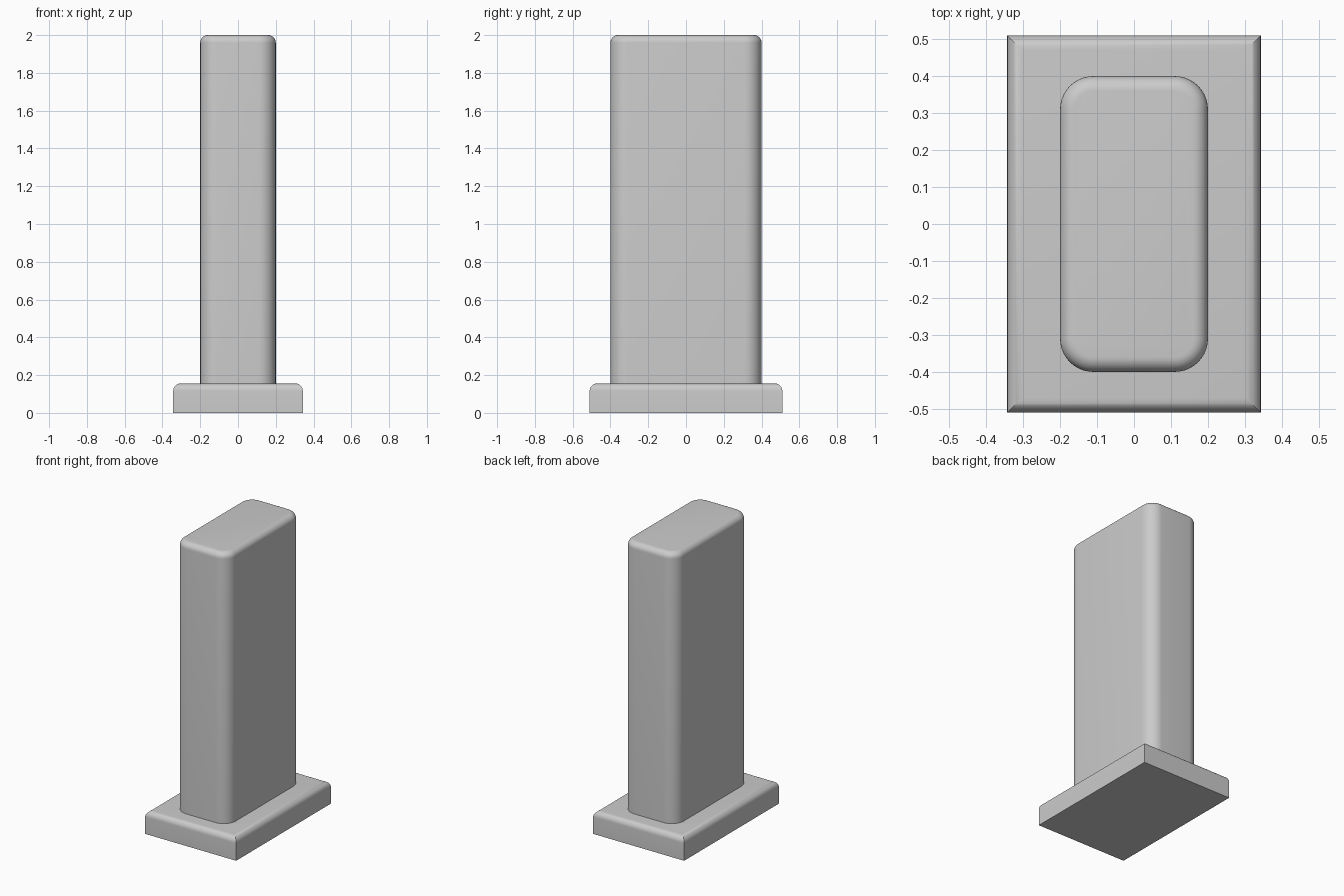
import bpy, bmesh, math

cube = bpy.data.objects.get("Cube")
if cube:
    bpy.data.objects.remove(cube, do_unlink=True)

# Single plain grey finish
grey = bpy.data.materials.new("plain_grey")
grey.use_nodes = True
COLOUR = (0.6, 0.6, 0.6, 1)
grey.diffuse_color = COLOUR
grey.node_tree.nodes["Principled BSDF"].inputs["Base Color"].default_value = COLOUR


def round_edges(bm, test, radius, segments):
    edges = [e for e in bm.edges if test(e)]
    bmesh.ops.bevel(bm, geom=edges, offset=radius, segments=segments,
                    profile=0.5, affect='EDGES', clamp_overlap=True)


def block(name, size, bottom, top_radius, corner_radius=0):
    """Box with rounded upper rim and, optionally, rounded upright corners."""
    bm = bmesh.new()
    bmesh.ops.create_cube(bm, size=1)
    for v in bm.verts:
        v.co = (v.co.x * size[0], v.co.y * size[1], (v.co.z + 0.5) * size[2])
    if corner_radius:
        round_edges(bm, lambda e: abs(e.verts[0].co.z - e.verts[1].co.z) > 0.01,
                    corner_radius, 10)
    round_edges(bm, lambda e: all(v.co.z > size[2] - 0.001 for v in e.verts),
                top_radius, 8)
    mesh = bpy.data.meshes.new(name)
    bm.to_mesh(mesh)
    bm.free()
    mesh.materials.append(grey)
    obj = bpy.data.objects.new(name, mesh)
    obj.location.z = bottom
    bpy.context.collection.objects.link(obj)
    bpy.ops.object.select_all(action='DESELECT')
    obj.select_set(True)
    bpy.context.view_layer.objects.active = obj
    bpy.ops.object.shade_smooth_by_angle(angle=math.radians(30))
    return obj


# Plinth with square upright corners and a softened top rim
block("base_plinth", (0.686, 1.02, 0.156), 0, 0.04)

# Tall slab rising from the plinth
block("upright_slab", (0.4, 0.8, 1.85), 0.15, 0.04, corner_radius=0.09)
